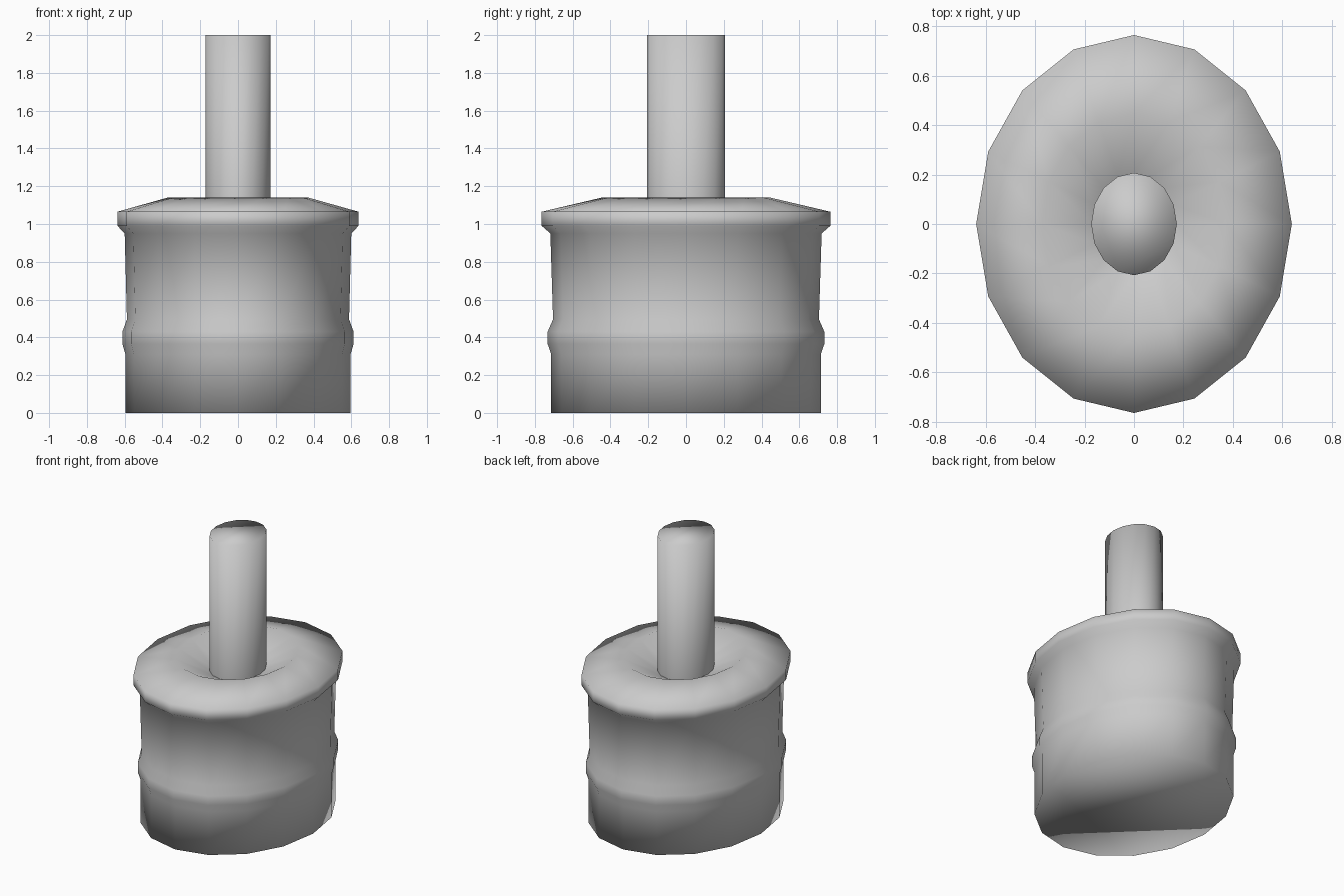
import bpy, bmesh
from math import cos, sin, tau

if "Cube" in bpy.data.objects:
    bpy.data.objects.remove(bpy.data.objects["Cube"])

SIDES = 16
STRETCH = 1.197  # depth / width of the oval section


def lathe(name, profile, cap_bottom=False, cap_top=False):
    """Sweep (radius, z) points around z into a smooth oval solid."""
    bm = bmesh.new()
    rings = [[bm.verts.new((r * cos(tau * i / SIDES),
                            r * STRETCH * sin(tau * i / SIDES), z))
              for i in range(SIDES)] for r, z in profile]
    for low, high in zip(rings, rings[1:]):
        for i in range(SIDES):
            j = (i + 1) % SIDES
            bm.faces.new((low[i], low[j], high[j], high[i]))
    if cap_bottom:
        bm.faces.new(rings[0][::-1])
    if cap_top:
        bm.faces.new(rings[-1])
    for f in bm.faces:
        f.smooth = True
    mesh = bpy.data.meshes.new(name)
    bm.to_mesh(mesh)
    bm.free()
    obj = bpy.data.objects.new(name, mesh)
    bpy.context.collection.objects.link(obj)
    return obj


# Drum with raised band, overhanging rim, sloped top and dished centre
lathe("body", [
    (0.596, 0.0), (0.596, 0.31), (0.612, 0.365), (0.612, 0.43),
    (0.588, 0.495), (0.600, 0.95), (0.638, 0.99), (0.638, 1.065),
    (0.372, 1.14), (0.173, 1.03),
], cap_bottom=True)

# Upright shaft rising out of the dish
lathe("shaft", [(0.173, 1.03), (0.173, 2.0)], cap_top=True)
